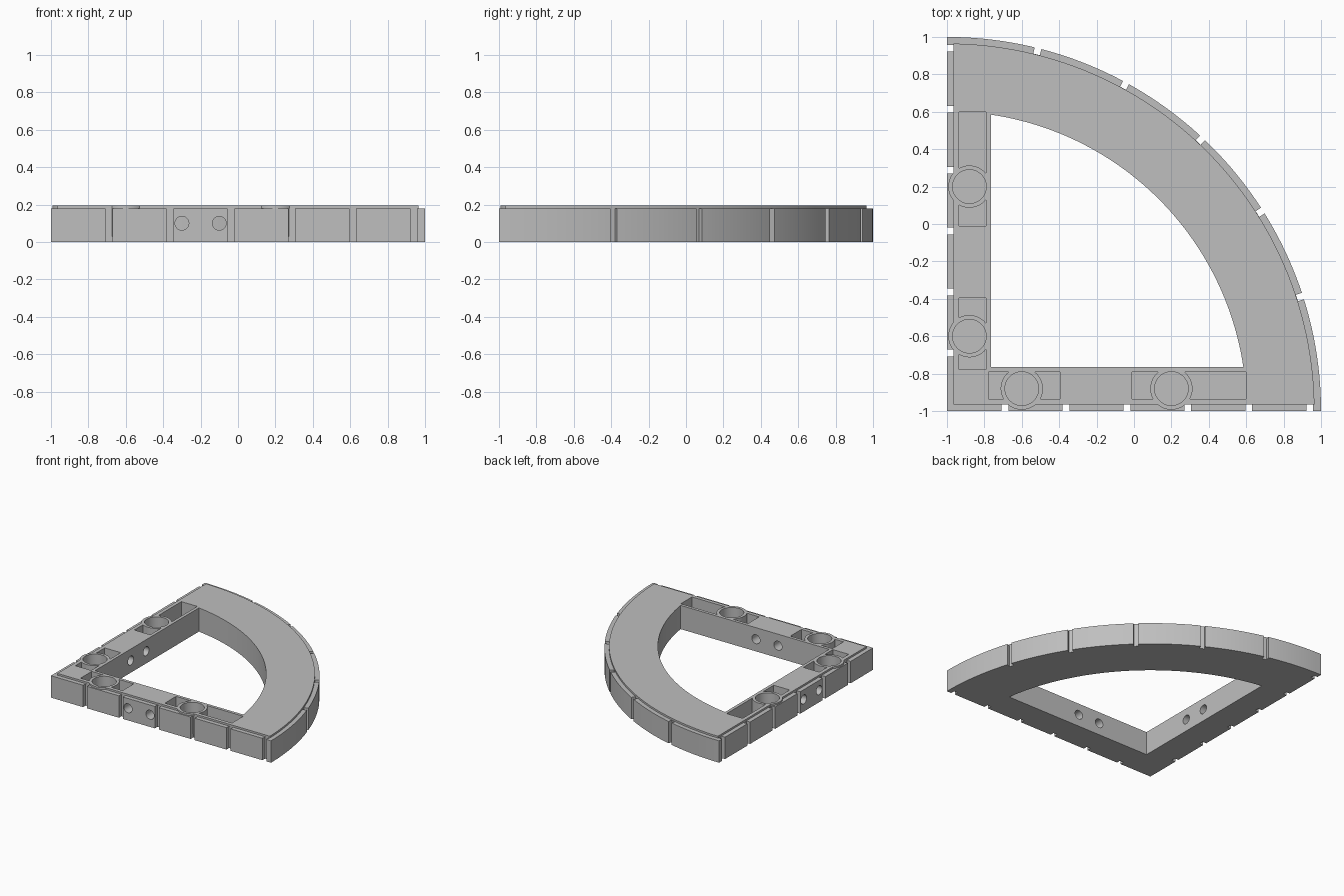
import bpy, bmesh, math
from mathutils import Matrix, Vector

cube = bpy.data.objects.get("Cube")
if cube:
    bpy.data.objects.remove(cube)

CORNER = -1.0          # pivot of the quarter circle, in x and y
TOP, LEDGE, FLOOR = 0.195, 0.18, 0.05
BEAM = -0.88           # centre line of the straight beams

grey = bpy.data.materials.new("light_grey")
grey.use_nodes = True
colour = (0.52, 0.52, 0.52, 1)
grey.diffuse_color = colour
grey.node_tree.nodes["Principled BSDF"].inputs["Base Color"].default_value = colour


def prism(bm, outline, z0, z1):
    """Extrude a flat outline from z0 up to z1."""
    face = bm.faces.new([bm.verts.new((x, y, z0)) for x, y in outline])
    up = bmesh.ops.extrude_face_region(bm, geom=[face])["geom"]
    verts = [v for v in up if isinstance(v, bmesh.types.BMVert)]
    bmesh.ops.translate(bm, verts=verts, vec=(0, 0, z1 - z0))


def sector(radius, inset, steps=64):
    """Quarter-circle outline whose straight sides are moved in by inset."""
    a0 = math.asin(inset / radius)
    a1 = math.pi / 2 - a0
    arc = [a0 + (a1 - a0) * i / steps for i in range(steps + 1)]
    return [(CORNER + inset, CORNER + inset)] + [
        (CORNER + radius * math.cos(a), CORNER + radius * math.sin(a)) for a in arc]


def rect(x0, x1, y0, y1):
    return [(x0, y0), (x1, y0), (x1, y1), (x0, y1)]


def circle(x, y, r, n=48):
    return [(x + r * math.cos(math.tau * i / n), y + r * math.sin(math.tau * i / n))
            for i in range(n)]


def both(bm, outline, z0, z1):
    """Make a prism on the front beam and its mirror on the side beam."""
    prism(bm, outline, z0, z1)
    prism(bm, [(y, x) for x, y in outline], z0, z1)


def finish(bm, name):
    bmesh.ops.recalc_face_normals(bm, faces=bm.faces)
    mesh = bpy.data.meshes.new(name)
    bm.to_mesh(mesh)
    bm.free()
    mesh.materials.append(grey)
    obj = bpy.data.objects.new(name, mesh)
    bpy.context.collection.objects.link(obj)
    return obj


def combine(target, bm, operation):
    """Apply a boolean with the given shapes, then drop the helper."""
    helper = finish(bm, "helper")
    mod = target.modifiers.new("shape", 'BOOLEAN')
    mod.operation, mod.object, mod.solver = operation, helper, 'EXACT'
    bpy.context.view_layer.objects.active = target
    bpy.ops.object.modifier_apply(modifier=mod.name)
    bpy.data.objects.remove(helper)


# Outer body up to the ledge
bm = bmesh.new()
prism(bm, sector(2, 0), 0, LEDGE)
frame = finish(bm, "quarter_ring_frame")

# Vertical grooves along both straight sides and the curved side
bm = bmesh.new()
for i in range(6):
    x = -0.69 + 0.326 * i
    both(bm, rect(x - 0.018, x + 0.018, -1.05, -0.966), -0.1, 0.3)
for i in range(5):
    a = math.radians(17.9 + 14.5 * i)
    u, v = Vector((math.cos(a), math.sin(a))), Vector((-math.sin(a), math.cos(a)))
    pivot = Vector((CORNER, CORNER))
    prism(bm, [tuple(pivot + u * r + v * s) for r, s in
               ((1.966, -0.018), (2.05, -0.018), (2.05, 0.018), (1.966, 0.018))], -0.1, 0.3)
combine(frame, bm, 'DIFFERENCE')

# Raised deck inside the ledge
bm = bmesh.new()
prism(bm, sector(1.965, 0.035), 0.09, TOP)
combine(frame, bm, 'UNION')

# Central opening and the pockets in the beams
bm = bmesh.new()
prism(bm, sector(1.602, 0.235), -0.1, 0.3)
for x0, x1 in ((-0.777, -0.395), (-0.01, 0.6)):
    both(bm, rect(x0, x1, -0.935, -0.79), FLOOR, 0.3)
combine(frame, bm, 'DIFFERENCE')

# Round sockets standing in the pockets
bm = bmesh.new()
for x in (-0.6, 0.2):
    both(bm, circle(x, BEAM, 0.113), 0.03, TOP)
combine(frame, bm, 'UNION')

# Socket bores and sideways pin holes
bm = bmesh.new()
for x in (-0.6, 0.2):
    both(bm, circle(x, BEAM, 0.09), FLOOR, 0.3)
for p in (-0.3, -0.1):
    for axis, place in (('X', (p, BEAM, 0.1)), ('Y', (BEAM, p, 0.1))):
        bmesh.ops.create_cone(
            bm, cap_ends=True, segments=32, radius1=0.037, radius2=0.037, depth=0.4,
            matrix=Matrix.Translation(place) @ Matrix.Rotation(math.pi / 2, 4, axis))
combine(frame, bm, 'DIFFERENCE')

# Smooth curves, sharp edges
bpy.ops.object.select_all(action='DESELECT')
frame.select_set(True)
bpy.context.view_layer.objects.active = frame
bpy.ops.object.shade_smooth_by_angle(angle=math.radians(30))
